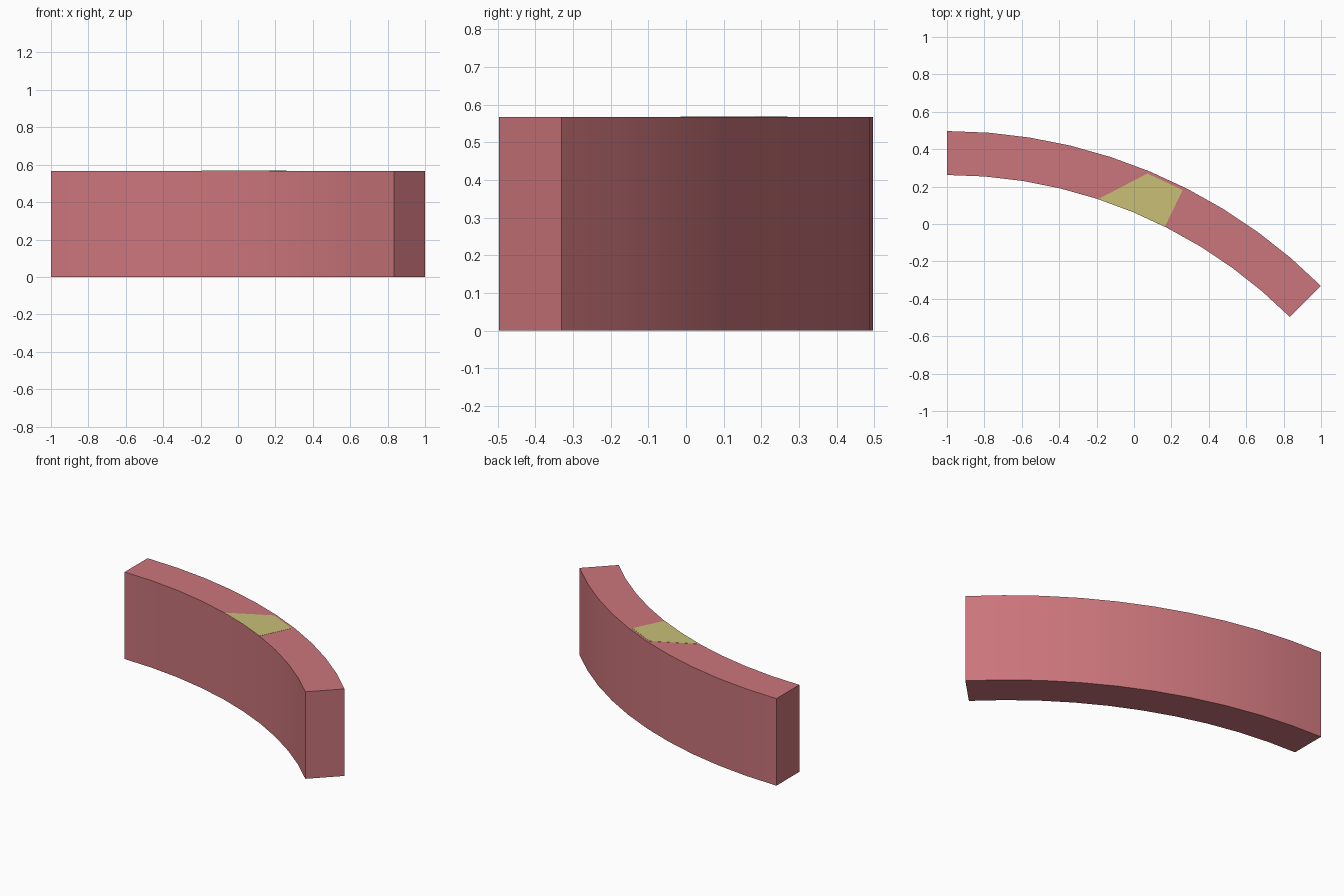
import bpy, bmesh
from math import sin, cos, radians

if "Cube" in bpy.data.objects:
    bpy.data.objects.remove(bpy.data.objects["Cube"])

H = 0.567                      # wall height
R_OUT, R_IN = 2.828, 2.593     # arc radii
CX, CY = -1.0, -2.331          # arc centre
STEPS = 10                     # segments over 45 degrees


def arc_point(r, deg):
    a = radians(deg)
    return (CX + r * sin(a), CY + r * cos(a))


def make_prism(name, outline, z0, z1, color):
    bm = bmesh.new()
    base = bm.faces.new([bm.verts.new((x, y, z0)) for x, y in outline])
    ext = bmesh.ops.extrude_face_region(bm, geom=[base], use_keep_orig=True)
    for v in ext["geom"]:
        if isinstance(v, bmesh.types.BMVert):
            v.co.z = z1
    bmesh.ops.recalc_face_normals(bm, faces=bm.faces)
    mesh = bpy.data.meshes.new(name)
    bm.to_mesh(mesh)
    bm.free()
    obj = bpy.data.objects.new(name, mesh)
    bpy.context.collection.objects.link(obj)
    mat = bpy.data.materials.new(name + "_color")
    mat.diffuse_color = color
    mat.use_nodes = True
    mat.node_tree.nodes["Principled BSDF"].inputs["Base Color"].default_value = mat.diffuse_color
    mesh.materials.append(mat)
    return obj


# Curved wall: 45 degree arc swept between two radii
angles = [45 * i / STEPS for i in range(STEPS + 1)]
outline = [arc_point(R_OUT, a) for a in angles]
outline += [arc_point(R_IN, a) for a in reversed(angles)]
wall = make_prism("curved_wall", outline, 0, H, (0.60, 0.18, 0.20, 1))
bpy.context.view_layer.objects.active = wall
wall.select_set(True)
bpy.ops.object.shade_smooth_by_angle(angle=radians(30))

# Yellow marker lying on the top face, following the inner edge
marker = [arc_point(R_IN, 18.15), (0.072, 0.27), (0.26, 0.182),
          arc_point(R_IN, 26.7), arc_point(R_IN, 22.5)]
make_prism("top_marker", marker, H - 0.002, H + 0.001, (0.58, 0.52, 0.18, 1))
